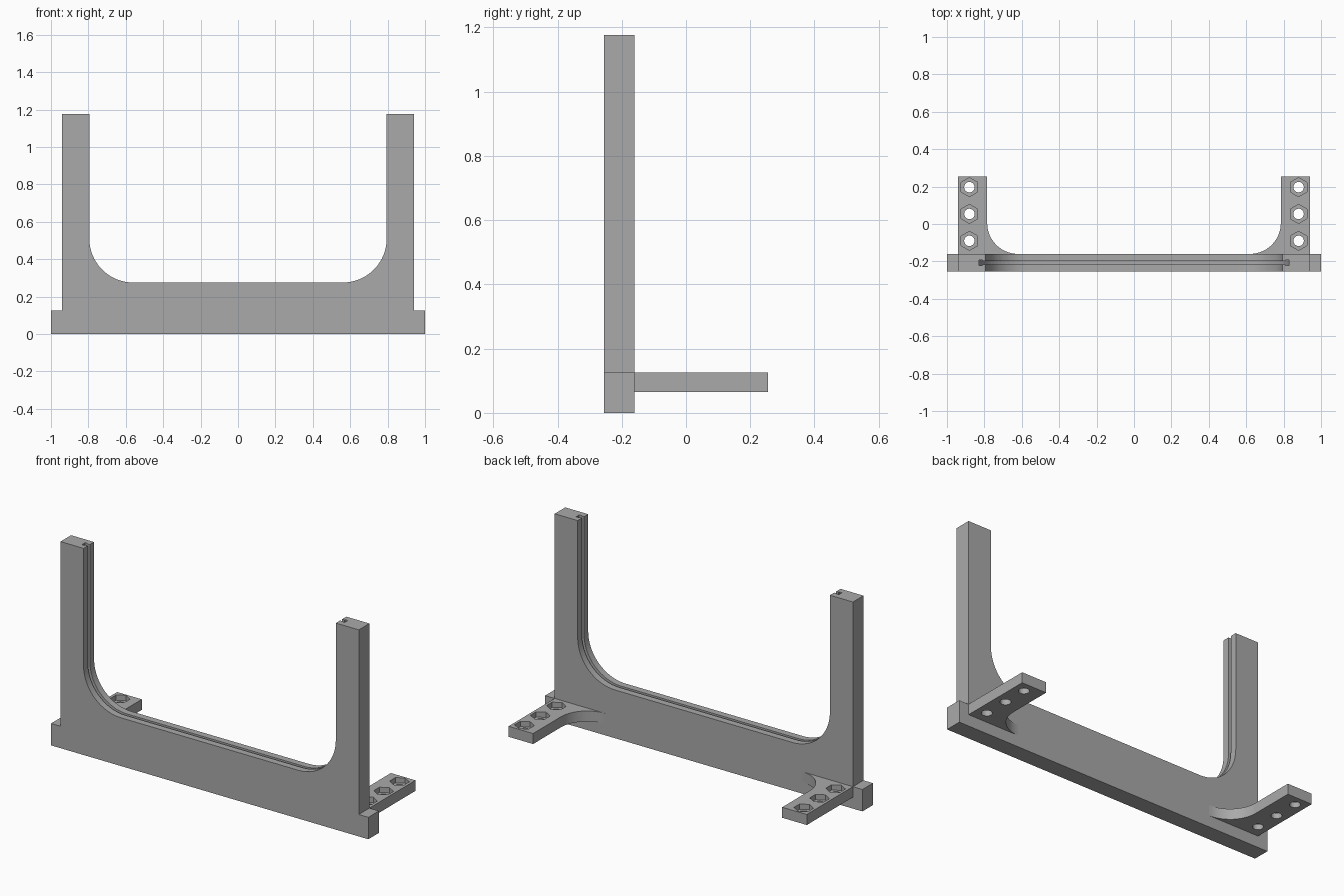
import bpy, bmesh, math

if "Cube" in bpy.data.objects:
    bpy.data.objects.remove(bpy.data.objects["Cube"])

grey = bpy.data.materials.new("plain grey")
grey.diffuse_color = (0.4, 0.4, 0.4, 1)
grey.use_nodes = True
grey.node_tree.nodes["Principled BSDF"].inputs["Base Color"].default_value = grey.diffuse_color


def make_object(name, bm):
    bmesh.ops.recalc_face_normals(bm, faces=bm.faces)
    me = bpy.data.meshes.new(name)
    bm.to_mesh(me)
    bm.free()
    me.materials.append(grey)
    ob = bpy.data.objects.new(name, me)
    bpy.context.collection.objects.link(ob)
    return ob


def prism(name, points, vec):
    """Extrude a closed outline of 3D points along vec."""
    bm = bmesh.new()
    face = bm.faces.new([bm.verts.new(p) for p in points])
    geo = bmesh.ops.extrude_face_region(bm, geom=[face])["geom"]
    bmesh.ops.translate(bm, vec=vec, verts=[v for v in geo if isinstance(v, bmesh.types.BMVert)])
    return make_object(name, bm)


def cut(ob, cutter):
    cutter.hide_render = True
    cutter.hide_set(True)
    mod = ob.modifiers.new("cut", "BOOLEAN")
    mod.operation, mod.solver, mod.object = "DIFFERENCE", "EXACT", cutter


def smooth(ob):
    bpy.ops.object.select_all(action="DESELECT")
    ob.select_set(True)
    bpy.context.view_layer.objects.active = ob
    bpy.ops.object.shade_smooth_by_angle(angle=math.radians(30))


def inner_path(d, top):
    """Rounded U of the opening, pushed d into the frame, left to right."""
    cx, cz, r, n = 0.56, 0.51, 0.235 + d, 16
    right = [(cx + r * math.sin(a), cz - r * math.cos(a))
             for a in (math.pi / 2 * i / n for i in range(n + 1))] + [(cx + r, top)]
    return [(-x, z) for x, z in reversed(right)] + right


# Upright U frame with stepped feet
FRONT, BACK, TOP = -0.255, -0.16, 1.177
outer = [(0.94, TOP), (0.94, 0.125), (1, 0.125), (1, 0)]
outline = inner_path(0, TOP) + outer + [(-x, z) for x, z in reversed(outer)]
frame = prism("frame", [(x, FRONT, z) for x, z in outline], (0, BACK - FRONT, 0))

# T-shaped slot along the inner edge
mid, mouth, wide = (FRONT + BACK) / 2, 0.009, 0.014
section = [(-0.02, -mouth), (0.016, -mouth), (0.016, -wide), (0.033, -wide),
           (0.033, wide), (0.016, wide), (0.016, mouth), (-0.02, mouth)]
bm = bmesh.new()
rails = [[bm.verts.new((x, mid + y, z)) for x, z in inner_path(d, 1.3)] for d, y in section]
for a, b in zip(rails, rails[1:] + rails[:1]):
    for i in range(len(a) - 1):
        bm.faces.new((a[i], a[i + 1], b[i + 1], b[i]))
bm.faces.new([r[0] for r in rails])
bm.faces.new([r[-1] for r in rails])
cut(frame, make_object("slot_cutter", bm))
smooth(frame)


def hole(name, x, y, r, sides, z0, z1):
    pts = [(x + r * math.sin(2 * math.pi * i / sides), y + r * math.cos(2 * math.pi * i / sides), z0)
           for i in range(sides)]
    return prism(name, pts, (0, 0, z1 - z0))


# Rear mounting arms with filleted roots, bolt holes and hex nut pockets
for side, s in (("right", 1), ("left", -1)):
    r = 0.165
    fillet = [(0.62 + r * math.sin(a), 0.005 - r * math.cos(a))
              for a in (math.pi / 2 * i / 14 for i in range(15))]
    pts = fillet + [(0.785, 0.255), (0.94, 0.255), (0.94, BACK)]
    arm = prism(side + "_arm", [(s * x, y, 0.065) for x, y in pts], (0, 0, 0.06))
    for i, y in enumerate((0.197, 0.054, -0.09)):
        cut(arm, hole(f"{side}_bolt_cutter_{i}", s * 0.88, y, 0.028, 24, 0, 0.2))
        cut(arm, hole(f"{side}_nut_cutter_{i}", s * 0.88, y, 0.051, 6, 0.095, 0.2))
    smooth(arm)
